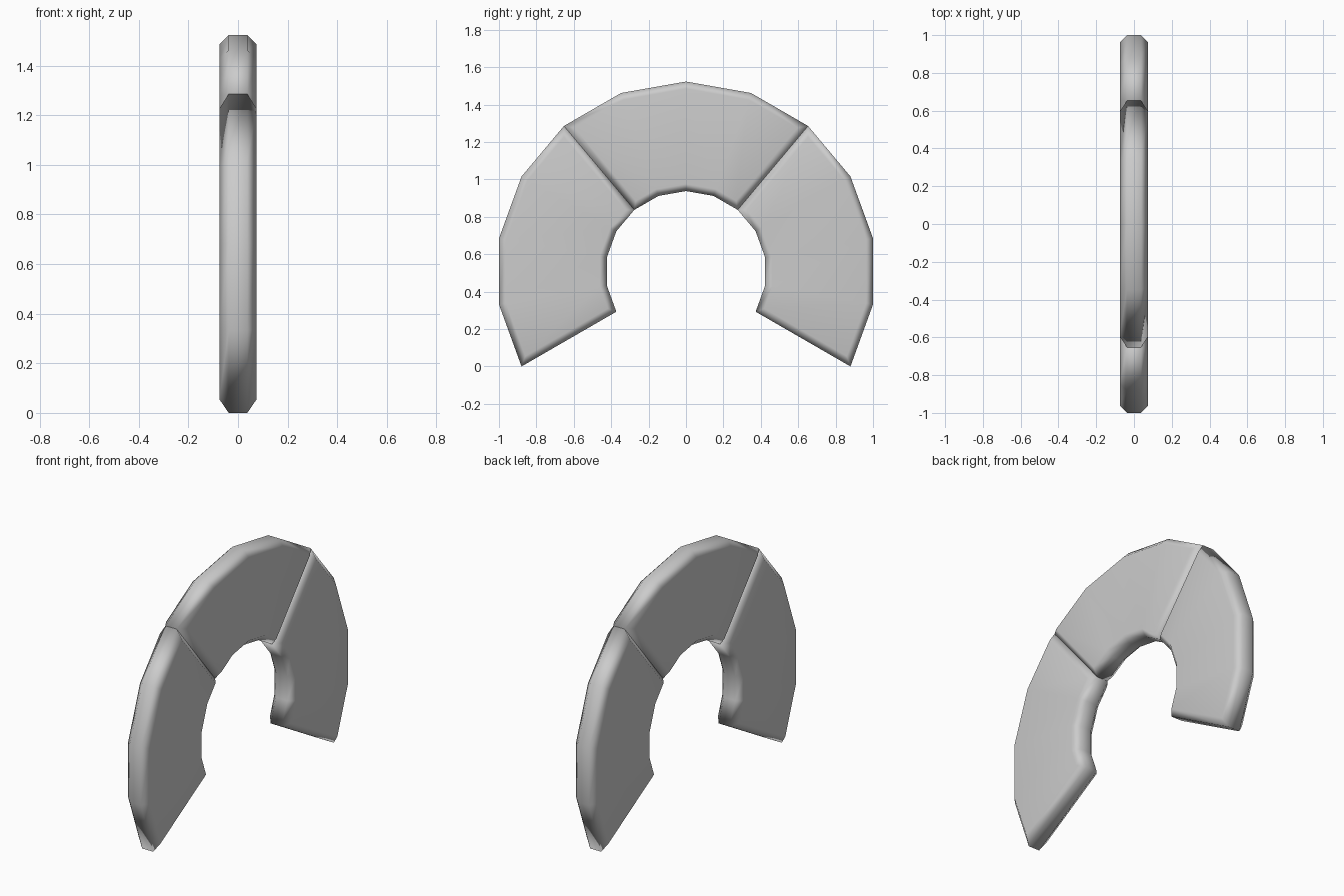
import bpy, bmesh
from math import sin, cos, radians
from mathutils import Vector

if "Cube" in bpy.data.objects:
    bpy.data.objects.remove(bpy.data.objects["Cube"])

R_OUT, R_IN, CZ = 1.0154, 0.43, 0.5077
HALF, BEVEL, STEPS = 0.075, 0.0375, 4


def polar(r, deg):
    a = radians(deg)
    return Vector((r * sin(a), CZ + r * cos(a)))


def inset(points, d):
    # Mitred inset of a clockwise outline in the YZ plane
    out = []
    for i, p in enumerate(points):
        e1 = (p - points[i - 1]).normalized()
        e2 = (points[(i + 1) % len(points)] - p).normalized()
        n1, n2 = Vector((-e1.y, e1.x)), Vector((-e2.y, e2.x))
        out.append(p - (n1 + n2) * d / (1 + n1.dot(n2)))
    return out


def arch_segment(name, start, end):
    angles = [start + (end - start) * i / STEPS for i in range(STEPS + 1)]
    outline = [polar(R_OUT, a) for a in angles] + [polar(R_IN, a) for a in reversed(angles)]
    small = inset(outline, BEVEL)
    n = len(outline)
    bm = bmesh.new()

    # Chamfered rim: small face, full outline, full outline, small face
    layers = [(-HALF, small), (-HALF + BEVEL, outline), (HALF - BEVEL, outline), (HALF, small)]
    rings = [[bm.verts.new((x, p.x, p.y)) for p in pts] for x, pts in layers]
    for a, b in zip(rings, rings[1:]):
        for i in range(n):
            j = (i + 1) % n
            bm.faces.new((a[i], a[j], b[j], b[i]))

    # Broad side faces, one quad per step
    for ring in (rings[0], rings[-1]):
        for i in range(STEPS):
            bm.faces.new((ring[i], ring[i + 1], ring[n - 2 - i], ring[n - 1 - i]))

    bmesh.ops.recalc_face_normals(bm, faces=bm.faces)
    for f in bm.faces:
        f.smooth = True
    mesh = bpy.data.meshes.new(name)
    bm.to_mesh(mesh)
    bm.free()
    obj = bpy.data.objects.new(name, mesh)
    bpy.context.collection.objects.link(obj)
    # Keeps the broad faces flat while the rim shades softly
    obj.modifiers.new("weighted_normals", 'WEIGHTED_NORMAL')


# Three wedges of 80 degrees around the arch
arch_segment("arch_left", -120, -40)
arch_segment("arch_crown", -40, 40)
arch_segment("arch_right", 40, 120)
